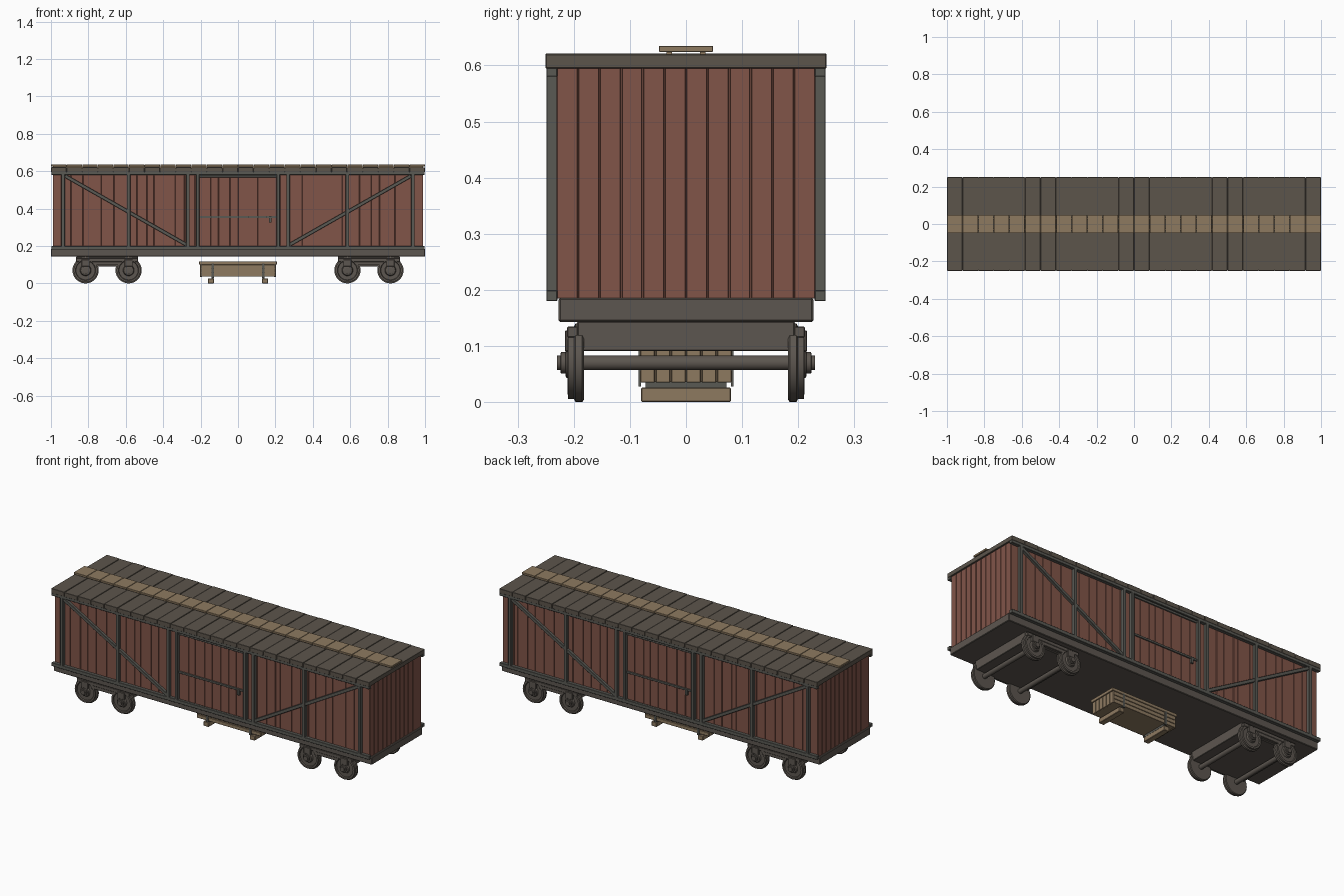
import bpy, bmesh, math, random
from mathutils import Matrix, Vector

random.seed(4)
cube = bpy.data.objects.get("Cube")
if cube:
    bpy.data.objects.remove(cube)


def material(name, rgb):
    m = bpy.data.materials.new(name)
    m.use_nodes = True
    m.diffuse_color = (*rgb, 1)
    m.node_tree.nodes["Principled BSDF"].inputs["Base Color"].default_value = (*rgb, 1)
    return m


RED = material("red wood", (0.22, 0.09, 0.066))
ROOF = material("dark roof wood", (0.107, 0.09, 0.071))
IRON = material("grey iron", (0.108, 0.093, 0.079))
STEEL = material("green grey iron", (0.10, 0.10, 0.088))
TAN = material("tan wood", (0.27, 0.195, 0.118))


def finish(name, bm, mat):
    bmesh.ops.recalc_face_normals(bm, faces=bm.faces[:])
    mesh = bpy.data.meshes.new(name)
    bm.to_mesh(mesh)
    bm.free()
    mesh.materials.append(mat)
    ob = bpy.data.objects.new(name, mesh)
    bpy.context.collection.objects.link(ob)
    return ob


def boxes(name, items, mat, bevel=0.0):
    """One object from boxes given as (x0, x1, y0, y1, z0, z1[, turn about y])."""
    bm = bmesh.new()
    for it in items:
        lo, hi = Vector(it[0:6:2]), Vector(it[1:6:2])
        turn = Matrix.Rotation(it[6] if len(it) > 6 else 0, 4, 'Y')
        size = hi - lo
        bmesh.ops.create_cube(bm, size=1, matrix=Matrix.Translation((lo + hi) / 2)
                              @ turn @ Matrix.Diagonal((*size, 1)))
    ob = finish(name, bm, mat)
    if bevel:
        mod = ob.modifiers.new("soft edges", 'BEVEL')
        mod.width, mod.segments = bevel, 1
    return ob


def lathe(name, profile, mat, steps=32):
    """Spin (radius, y) points about the y axis."""
    bm = bmesh.new()
    verts = [bm.verts.new((r, y, 0)) for r, y in profile]
    edges = [bm.edges.new(p) for p in zip(verts, verts[1:])]
    bmesh.ops.spin(bm, geom=verts + edges, axis=(0, 1, 0), cent=(0, 0, 0),
                   angle=math.tau, steps=steps, use_merge=False)
    bmesh.ops.remove_doubles(bm, verts=bm.verts[:], dist=1e-5)
    ob = finish(name, bm, mat)
    bpy.context.view_layer.objects.active = ob
    ob.select_set(True)
    bpy.ops.object.shade_smooth_by_angle(angle=math.radians(35))
    ob.select_set(False)
    return ob


def strips(a, b, count, jitter=0.0):
    """Plank intervals between a and b with thin gaps."""
    w = (b - a) / count
    cuts = [a] + [a + w * (i + random.uniform(-jitter, jitter)) for i in range(1, count)] + [b]
    return [(p + 0.001, q - 0.001) for p, q in zip(cuts, cuts[1:])]


SIDES = (-1, 1)


def span(s, a, b):
    return tuple(sorted((s * a, s * b)))


# Underframe and body core
boxes("underframe", [(-1, 1, -0.227, 0.227, 0.143, 0.186)], IRON, 0.003)
boxes("body_core", [(-0.985, 0.985, -0.225, 0.225, 0.183, 0.597)], RED)

# Wall planks
wall = []
for s in SIDES:
    for x0, x1 in strips(-0.99, 0.99, 36, 0.3):
        wall.append((x0, x1, *span(s, 0.22, 0.231), 0.185, 0.596))
    for y0, y1 in strips(-0.231, 0.231, 12):
        wall.append((*span(s, 0.98, 0.99), y0, y1, 0.185, 0.596))
boxes("wall_planks", wall, RED, 0.001)

# Roof and roof walkway
boxes("roof_planks", [(a, b, -0.25, 0.25, 0.595, 0.621 - 0.0015 * (i % 2))
                      for i, (a, b) in enumerate(strips(-1, 1, 24))], ROOF, 0.001)
boxes("roof_core", [(-0.995, 0.995, -0.245, 0.245, 0.597, 0.615)], ROOF)
boxes("walkway", [(a, b, -0.048, 0.048, 0.624, 0.635) for a, b in strips(-1, 1, 24)], TAN, 0.001)
boxes("walkway_bearers", [(-0.99, 0.99, y - 0.005, y + 0.005, 0.615, 0.626)
                          for y in (-0.03, 0.03)], TAN)

# Side framing, with diagonals rising towards the ends
frame, braces, doors, bars = [], [], [], []
top, foot = Vector((0.925, 0.575)), Vector((0.27, 0.203))
mid, run = (top + foot) / 2, top - foot
for s in SIDES:
    y = span(s, 0.229, 0.249)
    for z0, z1 in ((0.18, 0.2), (0.58, 0.597)):
        frame.append((-0.998, 0.998, *y, z0, z1))
    for e in SIDES:
        for x in (0.935, 0.585, 0.268, 0.215):
            frame.append((e * x - 0.009, e * x + 0.009, *y, 0.195, 0.585))
        h = run.length / 2
        braces.append((e * mid.x - h, e * mid.x + h, *span(s, 0.23, 0.246),
                       mid.y - 0.009, mid.y + 0.009, -e * math.atan2(run.y, run.x)))
    for x0, x1 in strips(-0.205, 0.205, 8, 0.2):
        doors.append((x0, x1, *span(s, 0.228, 0.236), 0.2, 0.575))
    for z in (0.355, 0.573):
        bars.append((-0.206, 0.206, *span(s, 0.234, 0.242), z - 0.006, z + 0.006))
    bars.append((*span(-s, 0.165, 0.18), *span(s, 0.234, 0.246), 0.325, 0.36))
boxes("side_frame", frame, STEEL, 0.0015)
boxes("diagonal_braces", braces, STEEL, 0.0015)
boxes("sliding_doors", doors, RED, 0.001)
boxes("door_bars", bars, STEEL, 0.001)

# Trucks: bolster, side bars, axle boxes
bolsters, bars, caps = [], [], []
for e in SIDES:
    c = e * 0.7
    bolsters.append((c - 0.165, c + 0.165, -0.194, 0.194, 0.091, 0.144))
    for s in SIDES:
        bars.append((c - 0.165, c + 0.165, *span(s, 0.192, 0.212), 0.115, 0.135))
        bars.append((c - 0.075, c + 0.075, *span(s, 0.192, 0.21), 0.097, 0.12))
        for d in SIDES:
            x = c + d * 0.115
            caps.append((x - 0.022, x + 0.022, *span(s, 0.196, 0.216), 0.09, 0.128))
boxes("truck_bolsters", bolsters, IRON, 0.002)
boxes("truck_side_bars", bars, IRON, 0.002)
boxes("axle_boxes", caps, IRON, 0.002)

# Wheelsets: wheels, hubs and axle turned from one profile
half = [(0.013, 0.182), (0.066, 0.182), (0.07, 0.185), (0.07, 0.197), (0.064, 0.2),
        (0.064, 0.21), (0.054, 0.211), (0.051, 0.205), (0.03, 0.205), (0.026, 0.214),
        (0.019, 0.215), (0.019, 0.223), (0.013, 0.224), (0.013, 0.23), (0, 0.23)]
profile = [(r, -y) for r, y in reversed(half)] + half
wheelset = lathe("wheelset", profile, IRON)
spots = [e * 0.7 + d * 0.115 for e in SIDES for d in SIDES]
wheelset.location = (spots[0], 0, 0.07)
for x in spots[1:]:
    copy = wheelset.copy()
    copy.name = "wheelset"
    copy.location.x = x
    bpy.context.collection.objects.link(copy)

# Tool crate under the floor
crate = [(-0.198, 0.198, -0.076, 0.076, 0.036, 0.1)]
for s in SIDES:
    for z0, z1 in strips(0.035, 0.1, 3):
        crate.append((-0.2, 0.2, *span(s, 0.072, 0.082), z0, z1))
    for y0, y1 in strips(-0.082, 0.082, 6):
        crate.append((*span(s, 0.192, 0.203), y0, y1, 0.035, 0.1))
crate.append((-0.208, 0.208, -0.084, 0.084, 0.1, 0.117))
boxes("crate", crate, TAN, 0.001)
boxes("crate_feet", [(e * 0.145 - 0.016, e * 0.145 + 0.016, -0.08, 0.08, 0, 0.026)
                     for e in SIDES], TAN, 0.002)
straps = []
for e in SIDES:
    x = e * 0.135
    straps.append((x - 0.006, x + 0.006, -0.072, 0.072, 0.025, 0.037))
    for s in SIDES:
        straps.append((x - 0.006, x + 0.006, *span(s, 0.08, 0.085), 0.028, 0.105))
boxes("crate_straps", straps, STEEL)
